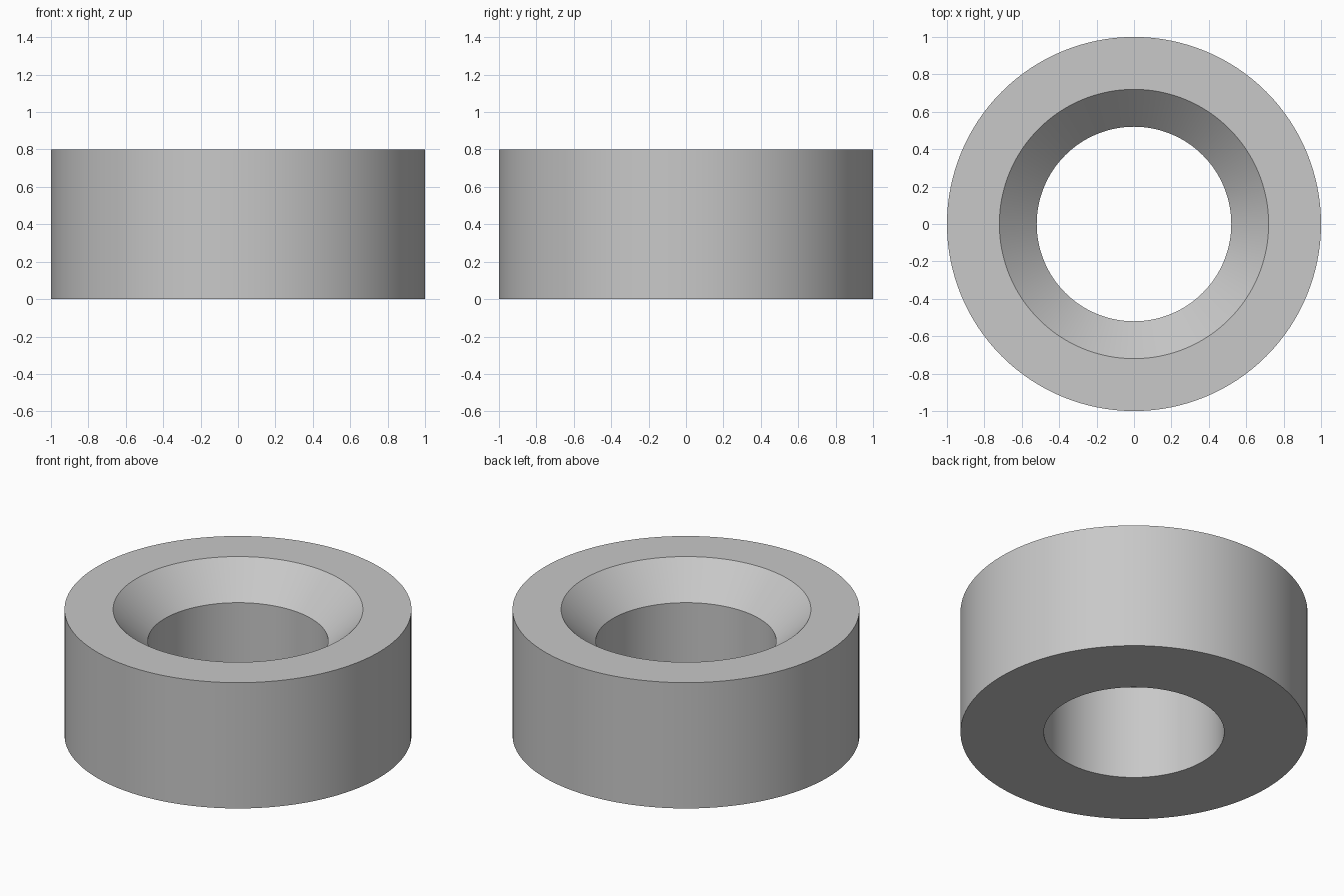
import bpy
import bmesh
import math

default = bpy.data.objects.get("Cube")
if default:
    bpy.data.objects.remove(default, do_unlink=True)

# Plain grey material
grey = bpy.data.materials.new("light_grey")
grey.use_nodes = True
colour = (0.58, 0.58, 0.58, 1.0)
grey.diffuse_color = colour
grey.node_tree.nodes["Principled BSDF"].inputs["Base Color"].default_value = colour

# Closed cross-section of the ring: radius, height
outer, bore, sink, height, depth = 1.0, 0.52, 0.72, 0.8, 0.2
profile = [(outer, 0), (outer, height), (sink, height), (bore, height - depth), (bore, 0)]
segments = 128

# Revolve the section into a countersunk ring
bm = bmesh.new()
verts = [bm.verts.new((r, 0, z)) for r, z in profile]
edges = [bm.edges.new((v, verts[(i + 1) % len(verts)])) for i, v in enumerate(verts)]
bmesh.ops.spin(bm, geom=verts + edges, cent=(0, 0, 0), axis=(0, 0, 1),
               angle=math.tau, steps=segments)
bmesh.ops.remove_doubles(bm, verts=bm.verts, dist=0.0001)
bmesh.ops.recalc_face_normals(bm, faces=bm.faces)

mesh = bpy.data.meshes.new("countersunk_ring")
bm.to_mesh(mesh)
bm.free()
mesh.materials.append(grey)
ring = bpy.data.objects.new("countersunk_ring", mesh)
bpy.context.collection.objects.link(ring)

# Smooth walls with crisp rims
bpy.ops.object.select_all(action="DESELECT")
ring.select_set(True)
bpy.context.view_layer.objects.active = ring
bpy.ops.object.shade_smooth_by_angle(angle=math.radians(30))
